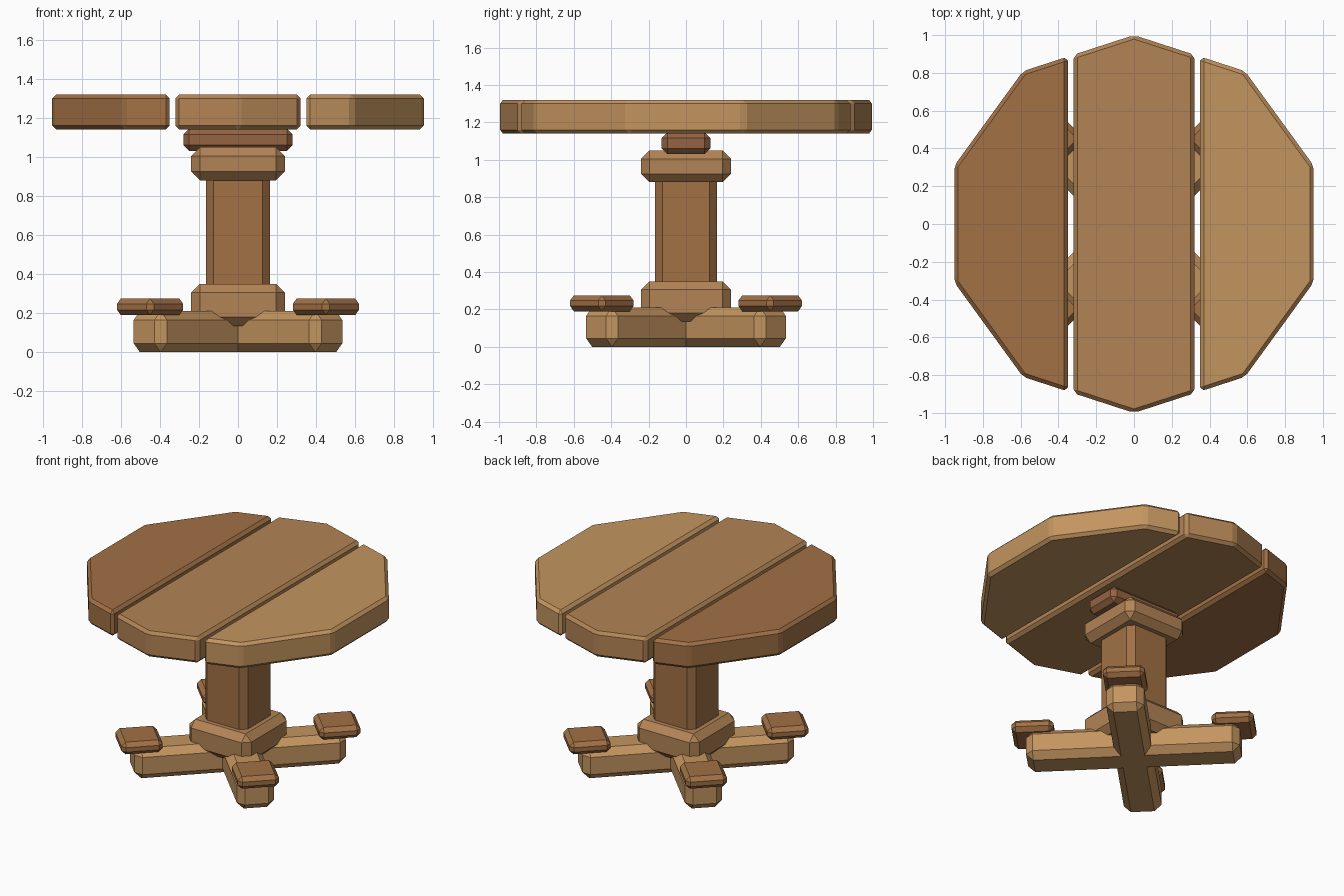
import bpy, bmesh
from math import sin, cos, pi, radians, sqrt

if "Cube" in bpy.data.objects:
    bpy.data.objects.remove(bpy.data.objects["Cube"])


def material(name, rgb):
    m = bpy.data.materials.new(name)
    m.diffuse_color = (*rgb, 1)
    m.use_nodes = True
    m.node_tree.nodes["Principled BSDF"].inputs["Base Color"].default_value = m.diffuse_color
    return m


DARK = material("dark_wood", (0.36, 0.165, 0.06))
MID = material("mid_wood", (0.45, 0.23, 0.09))
LIGHT = material("light_wood", (0.55, 0.30, 0.115))
RED = material("red_wood", (0.30, 0.125, 0.055))


def finish(bm, name, mat, chamfer):
    """Chamfer every edge and turn the bmesh into a named object."""
    bmesh.ops.bevel(bm, geom=bm.edges[:], offset=chamfer, segments=1,
                    affect='EDGES', clamp_overlap=True)
    bmesh.ops.recalc_face_normals(bm, faces=bm.faces[:])
    mesh = bpy.data.meshes.new(name)
    bm.to_mesh(mesh)
    bm.free()
    mesh.materials.append(mat)
    ob = bpy.data.objects.new(name, mesh)
    bpy.context.collection.objects.link(ob)
    return ob


def block(name, size, z0, z1, mat, chamfer, xy=(0, 0), turn=0):
    bm = bmesh.new()
    bmesh.ops.create_cube(bm, size=1)
    bmesh.ops.scale(bm, vec=(size[0], size[1], z1 - z0), verts=bm.verts)
    ob = finish(bm, name, mat, chamfer)
    ob.location = (xy[0], xy[1], (z0 + z1) / 2)
    ob.rotation_euler.z = radians(turn)
    return ob


def plank(name, x0, x1, mat):
    """Slice of a ten-sided table top between two x positions."""
    bm = bmesh.new()
    ring = [bm.verts.new((sin(k * pi / 5), cos(k * pi / 5), 1.14)) for k in range(10)]
    face = bm.faces.new(ring)
    up = bmesh.ops.extrude_face_region(bm, geom=[face])["geom"]
    bmesh.ops.translate(bm, vec=(0, 0, 0.18),
                        verts=[v for v in up if isinstance(v, bmesh.types.BMVert)])
    for x, side in ((x0, -1), (x1, 1)):
        if abs(x) < 0.9:
            cut = bmesh.ops.bisect_plane(bm, geom=bm.verts[:] + bm.edges[:] + bm.faces[:],
                                         plane_co=(x, 0, 0), plane_no=(side, 0, 0),
                                         clear_outer=True)["geom_cut"]
            bmesh.ops.contextual_create(
                bm, geom=[e for e in cut if isinstance(e, bmesh.types.BMEdge)])
    return finish(bm, name, mat, 0.02)


# Table top planks
plank("left_plank", -1, -0.35, DARK)
plank("centre_plank", -0.32, 0.32, MID)
plank("right_plank", 0.35, 1, LIGHT)

# Pedestal
block("top_cleat", (0.56, 0.26), 1.03, 1.145, RED, 0.03)
block("column_cap", (0.48, 0.48), 0.88, 1.05, MID, 0.045)
block("column", (0.33, 0.33), 0.22, 0.96, DARK, 0.04)
block("column_base", (0.48, 0.48), 0.135, 0.35, MID, 0.045)

# Crossed feet with a small pad on each end
for i, turn in enumerate((45, -45)):
    block(f"foot_beam_{i + 1}", (1.36, 0.24), 0, 0.21, LIGHT, 0.045, turn=turn)
for i, (sx, sy) in enumerate(((1, 1), (-1, 1), (-1, -1), (1, -1))):
    block(f"foot_pad_{i + 1}", (0.266, 0.266), 0.19, 0.275, DARK, 0.027,
          xy=(0.45 * sx, 0.45 * sy), turn=45)
